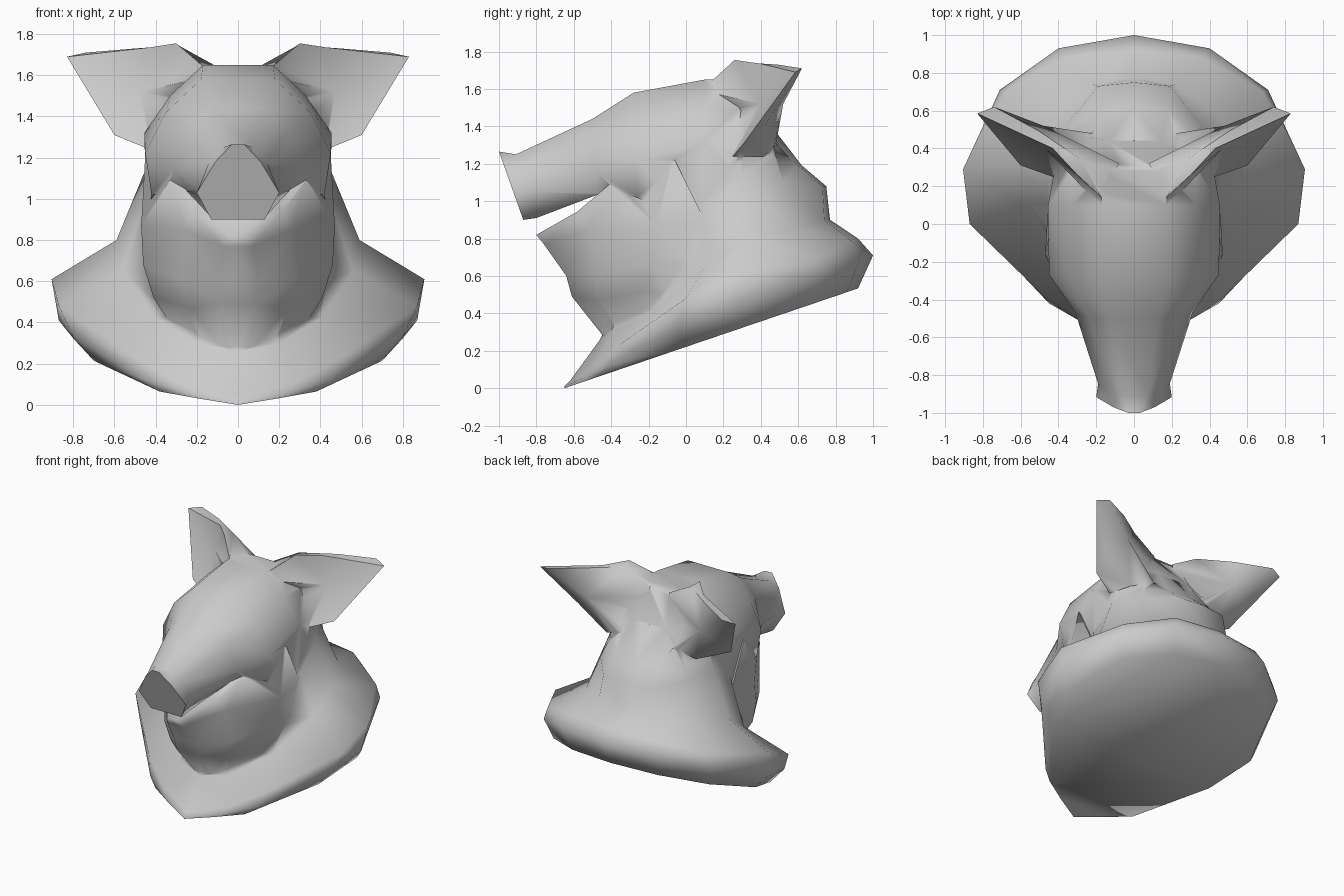
import bpy, bmesh, math


def finish(bm, name):
    bmesh.ops.recalc_face_normals(bm, faces=bm.faces)
    bmesh.ops.triangulate(bm, faces=[f for f in bm.faces if len(f.verts) > 3])
    me = bpy.data.meshes.new(name)
    bm.to_mesh(me)
    bm.free()
    ob = bpy.data.objects.new(name, me)
    bpy.context.collection.objects.link(ob)
    return ob


def loft(name, half_loops):
    """Mirror each half loop into a ring, bridge the rings and cap the ends."""
    bm = bmesh.new()
    rings = []
    for half in half_loops:
        pts = list(half) + [(-x, y, z) for x, y, z in reversed(half) if x > 1e-5]
        rings.append([bm.verts.new(p) for p in pts])
    n = len(rings[0])
    for a, b in zip(rings, rings[1:]):
        for i in range(n):
            j = (i + 1) % n
            bm.faces.new((a[i], a[j], b[j], b[i]))
    bm.faces.new(rings[0])
    bm.faces.new(rings[-1])
    return finish(bm, name)


# Collar and neck: outline of the slanted base, then rising loops
outline = [(0, -.65), (.19, -.56), (.38, -.46), (.7, -.02), (.8, .3), (.66, .66), (.36, .86), (0, .92)]
base = [(x, y, .34 * (y + .65)) for x, y in outline]
neck = loft("collar_and_neck", [
    base,
    [(0, -.65, .01), (.24, -.54, .06), (.45, -.42, .12), (.8, -.05, .33),
     (.87, .25, .41), (.71, .71, .6), (.4, .93, .69), (0, 1, .71)],
    [(0, -.62, .04), (.28, -.5, .11), (.5, -.36, .23), (.87, .0, .48),
     (.905, .29, .61), (.68, .7, .7), (.36, .88, .79), (0, .92, .8)],
    [(0, -.46, .26), (.2, -.4, .3), (.4, -.15, .42), (.56, .1, .65),
     (.59, .32, .8), (.44, .58, .86), (.22, .74, .9), (0, .77, .9)],
    [(0, -.3, .6), (.2, -.3, .6), (.38, -.1, .7), (.46, .1, .95),
     (.45, .3, 1.14), (.36, .52, 1.1), (.19, .73, 1.08), (0, .75, 1.08)],
    [(0, -.2, 1.2), (.2, -.2, 1.2), (.33, 0, 1.2), (.39, .1, 1.25),
     (.39, .3, 1.28), (.32, .47, 1.23), (.18, .6, 1.19), (0, .62, 1.19)],
    [(0, 0, 1.4), (.12, 0, 1.4), (.2, .1, 1.4), (.25, .2, 1.42),
     (.28, .3, 1.44), (.25, .37, 1.43), (.14, .44, 1.41), (0, .45, 1.41)],
])


# Upper head and snout: cross-sections from nose to nape
def section(y_top, y_low, *xz):
    t, b = xz[0][1], xz[-1][1]
    return [(x, y_top + (y_low - y_top) * (t - z) / (t - b), z) for x, z in xz]


head = loft("head_and_snout", [
    section(-1.0, -.87, (.03, 1.265), (.11, 1.18), (.2, 1.03), (.13, .90)),
    section(-.91, -.80, (.07, 1.25), (.14, 1.18), (.19, 1.05), (.13, .91)),
    section(-.5, -.46, (.13, 1.44), (.24, 1.34), (.31, 1.15), (.25, 1.04)),
    section(-.28, -.26, (.18, 1.58), (.35, 1.42), (.45, 1.22), (.42, 1.02)),
    section(.1, .1, (.17, 1.65), (.33, 1.5), (.455, 1.32), (.44, .8)),
    section(.28, .3, (.17, 1.65), (.33, 1.5), (.42, 1.27), (.42, .85)),
    section(.44, .55, (.14, 1.42), (.26, 1.35), (.31, 1.22), (.3, .95)),
])

# Lower jaw and jowls: loops rising from throat to mouth
jaw = loft("lower_jaw", [
    [(.05, -.42, .25), (.17, -.35, .28), (.3, -.2, .35), (.32, .05, .42)],
    [(.09, -.61, .49), (.24, -.47, .47), (.41, -.22, .52), (.42, .05, .55)],
    [(.1, -.64, .6), (.28, -.49, .61), (.46, -.19, .68), (.45, .08, .7)],
    [(.07, -.76, .77), (.26, -.52, .85), (.47, -.16, .87), (.455, .1, .9)],
    [(.04, -.8, .82), (.22, -.58, .945), (.33, -.41, 1.09), (.45, -.06, 1.22)],
])

# Ears: front rim with a hollow centre, back rim with a bulged centre
FRONT = [(.22, .14, 1.58), (.17, .14, 1.645), (.3, .26, 1.755), (.43, .4, 1.735),
         (.83, .585, 1.69), (.6, .31, 1.31), (.43, .25, 1.24), (.31, .28, 1.48)]
BACK = [(.1, .3, 1.4), (.08, .32, 1.63), (.28, .34, 1.74), (.5, .49, 1.73),
        (.74, .62, 1.71), (.62, .42, 1.4), (.38, .42, 1.24), (.22, .48, 1.3)]


def ear(name, s):
    bm = bmesh.new()
    f, b = [[bm.verts.new((s * x, y, z)) for x, y, z in r] for r in (FRONT, BACK)]
    cf = bm.verts.new((s * .47, .4, 1.52))
    cb = bm.verts.new((s * .48, .52, 1.52))
    n = len(f)
    for i in range(n):
        j = (i + 1) % n
        bm.faces.new((f[i], f[j], b[j], b[i]))
        bm.faces.new((f[i], f[j], cf))
        bm.faces.new((b[i], b[j], cb))
    return finish(bm, name)


ears = [ear("ear_right", 1), ear("ear_left", -1)]

# Weld all the parts into one skin
for part in [neck, jaw] + ears:
    mod = head.modifiers.new("weld", "BOOLEAN")
    mod.operation, mod.solver, mod.object = "UNION", "EXACT", part
    bpy.context.view_layer.objects.active = head
    bpy.ops.object.modifier_apply(modifier=mod.name)
    bpy.data.objects.remove(part)
head.name = "animal_head_bust"

bpy.ops.object.select_all(action="DESELECT")
head.select_set(True)
bpy.context.view_layer.objects.active = head
bpy.ops.object.shade_smooth_by_angle(angle=math.radians(75))
